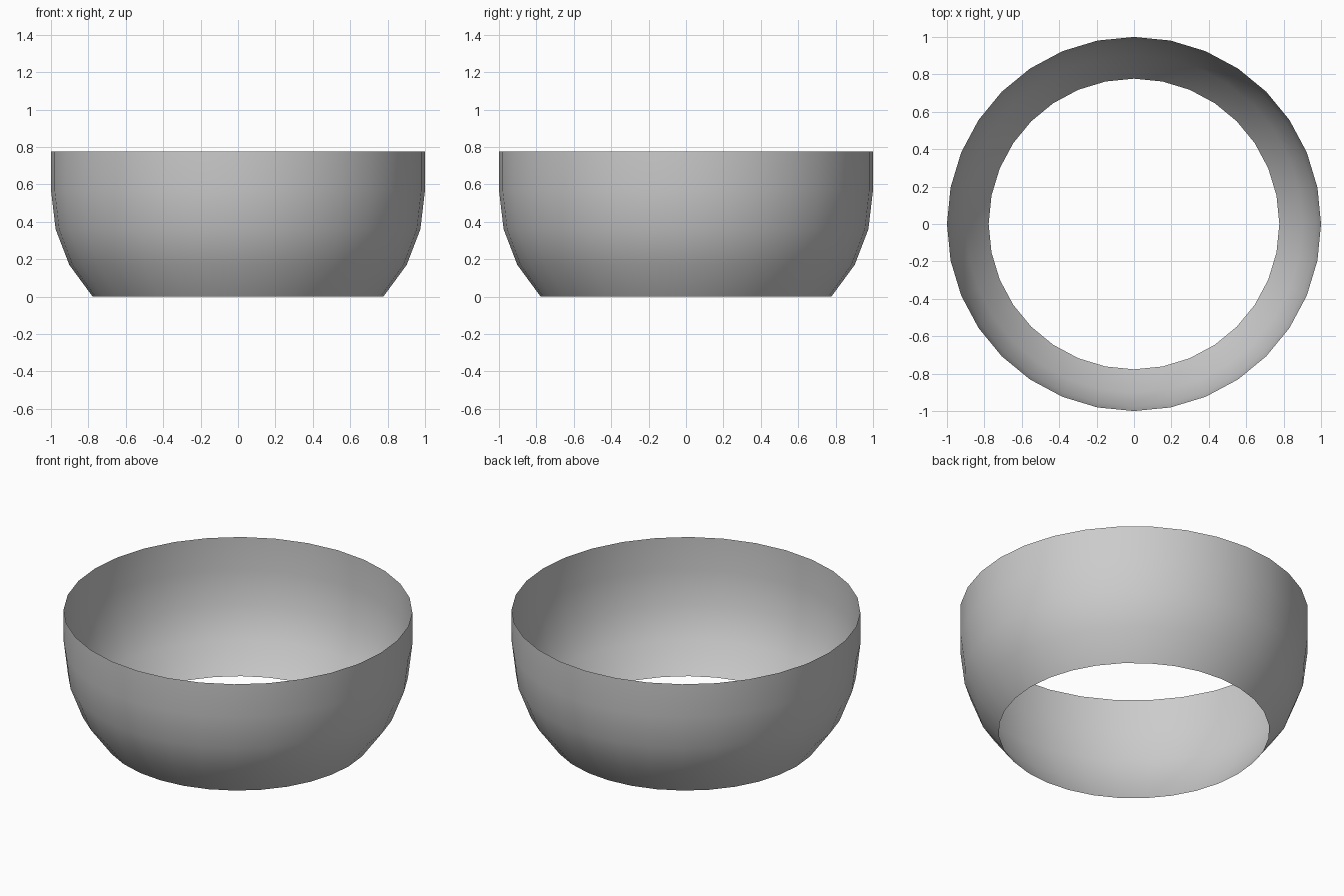
import bpy, bmesh, math

if "Cube" in bpy.data.objects:
    bpy.data.objects.remove(bpy.data.objects["Cube"])

SIDES = 32
# Bowl wall profile: (radius, height), bottom opening to rim
PROFILE = [(0.777, 0.0), (0.902, 0.17), (0.975, 0.36), (1.0, 0.57), (1.0, 0.777)]

# Open ring wall, lathed around z as a single thin surface
bm = bmesh.new()
rings = []
for r, z in PROFILE:
    rings.append([bm.verts.new((r * math.cos(2 * math.pi * i / SIDES),
                                r * math.sin(2 * math.pi * i / SIDES), z))
                  for i in range(SIDES)])
for low, high in zip(rings, rings[1:]):
    for i in range(SIDES):
        j = (i + 1) % SIDES
        face = bm.faces.new((low[i], low[j], high[j], high[i]))
        face.smooth = True

mesh = bpy.data.meshes.new("open_bowl_wall")
bm.to_mesh(mesh)
bm.free()
bowl = bpy.data.objects.new("open_bowl_wall", mesh)
bpy.context.collection.objects.link(bowl)
